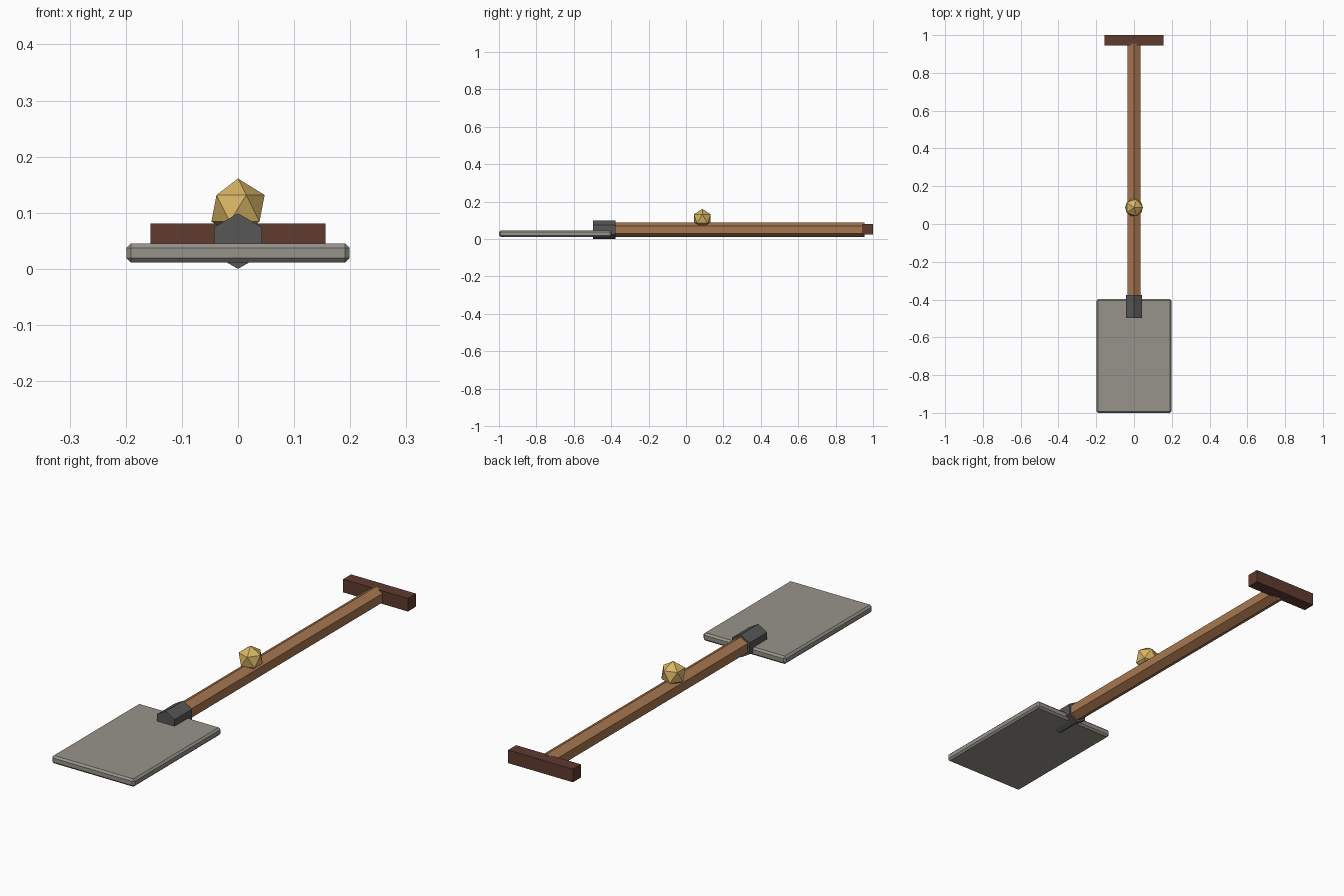
import bpy
import math

if "Cube" in bpy.data.objects:
    bpy.data.objects.remove(bpy.data.objects["Cube"])


def material(name, rgb):
    m = bpy.data.materials.new(name)
    m.diffuse_color = (*rgb, 1)
    m.use_nodes = True
    m.node_tree.nodes["Principled BSDF"].inputs["Base Color"].default_value = m.diffuse_color
    return m


STEEL = material("worn grey steel", (0.31, 0.295, 0.26))
IRON = material("dark iron", (0.095, 0.095, 0.098))
WOOD = material("tan wood", (0.39, 0.185, 0.08))
DARK_WOOD = material("dark brown wood", (0.115, 0.044, 0.028))
GOLD = material("gold", (0.69, 0.46, 0.13))


def finish(name, mat):
    ob = bpy.context.object
    ob.name = ob.data.name = name
    ob.data.materials.append(mat)
    return ob


def box(name, mat, x, y, z):
    """Box spanning the given (min, max) ranges."""
    mid = [(a + b) / 2 for a, b in (x, y, z)]
    bpy.ops.mesh.primitive_cube_add(size=1, location=mid)
    bpy.context.object.scale = [b - a for a, b in (x, y, z)]
    bpy.ops.object.transform_apply(location=False, rotation=False, scale=True)
    return finish(name, mat)


def hex_rod(name, mat, radius, y0, y1, z):
    """Six-sided rod along y with a ridge on top."""
    bpy.ops.mesh.primitive_cylinder_add(
        vertices=6, radius=radius, depth=y1 - y0,
        location=(0, (y0 + y1) / 2, z), rotation=(math.pi / 2, 0, 0))
    return finish(name, mat)


# Flat blade with chamfered rim
blade = box("blade", STEEL, (-0.199, 0.199), (-1.0, -0.398), (0.011, 0.045))
bevel = blade.modifiers.new("chamfer", "BEVEL")
bevel.width = 0.008
bevel.segments = 1

# Socket joining blade and shaft
hex_rod("socket", IRON, 0.0495, -0.497, -0.376, 0.0495)

# Shaft and cross grip
hex_rod("shaft", WOOD, 0.039, -0.45, 0.955, 0.05)
box("grip", DARK_WOOD, (-0.156, 0.156), (0.945, 1.0), (0.024, 0.081))

# Faceted gold ornament on the shaft
bpy.ops.mesh.primitive_ico_sphere_add(
    subdivisions=1, radius=0.053, location=(0, 0.087, 0.108))
finish("ornament", GOLD)
